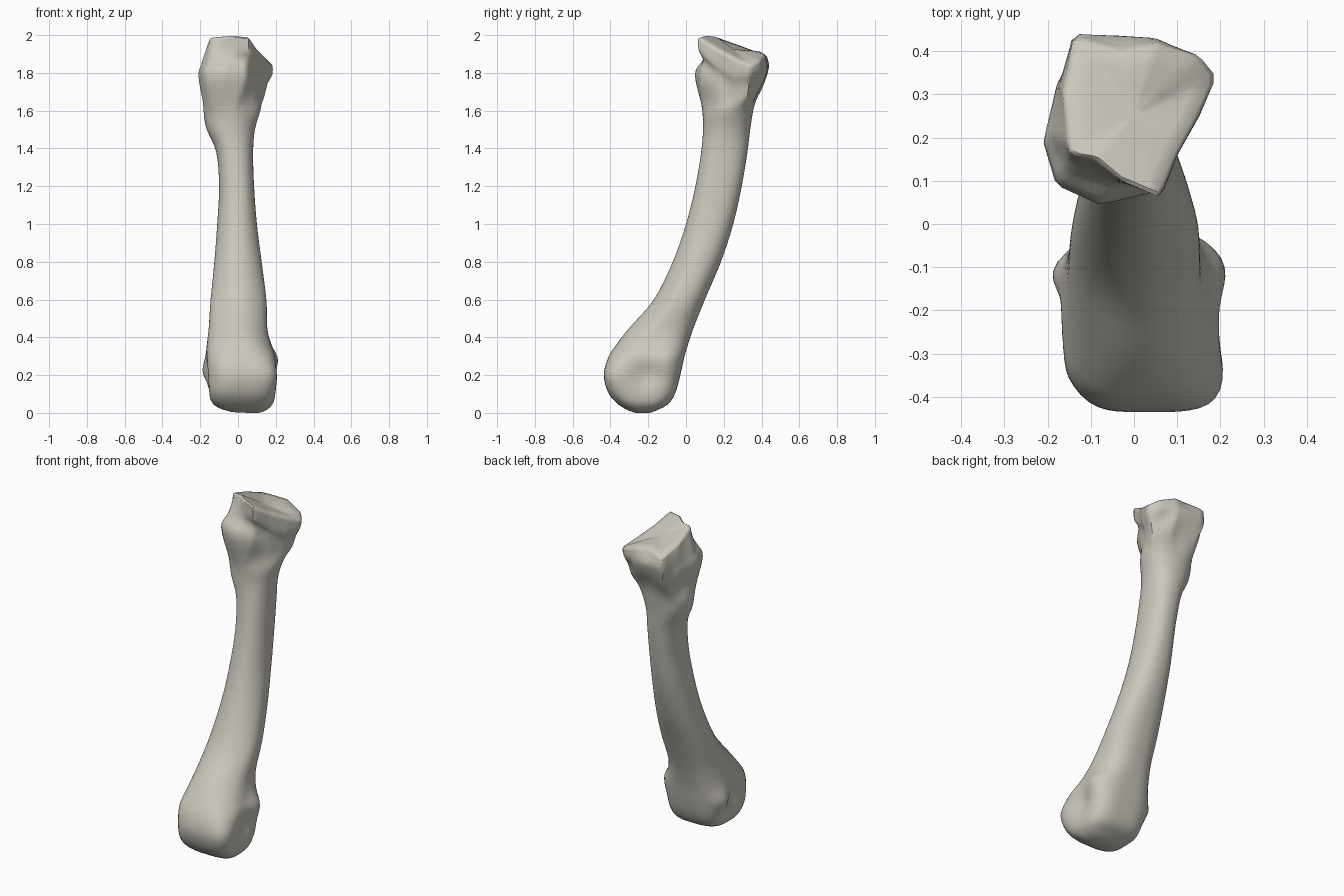
import bpy, bmesh, math
from mathutils import Vector

cube = bpy.data.objects.get("Cube")
if cube:
    bpy.data.objects.remove(cube, do_unlink=True)

SIDES, STEPS = 64, 4
DIRS = [(math.cos(2 * math.pi * i / SIDES), math.sin(2 * math.pi * i / SIDES)) for i in range(SIDES)]


def oval(z, x0, x1, y0, y1, n, taper):
    """Level superellipse ring filling the given box, its front half narrowed by taper."""
    a, b = (x1 - x0) / 2, (y1 - y0) / 2
    ring = []
    for c, s in DIRS:
        r = (abs(c / a) ** n + abs(s / b) ** n) ** (-1 / n)
        x, y = r * c, r * s
        x *= 1 - taper * min(0, y / b) ** 2
        ring.append(Vector(((x0 + x1) / 2 + x, (y0 + y1) / 2 + y, z)))
    return ring


def outline(corners):
    """Ring following a closed 3D polygon, spaced evenly by direction from its middle."""
    cx, cy = 0.0, 0.25
    ring = []
    for c, s in DIRS:
        far, height = 0.0, 0.0
        for (ax, ay, az), (bx, by, bz) in zip(corners, corners[1:] + corners[:1]):
            ex, ey = bx - ax, by - ay
            den = c * ey - s * ex
            if abs(den) < 1e-9:
                continue
            t = ((ax - cx) * ey - (ay - cy) * ex) / den
            u = ((ax - cx) * s - (ay - cy) * c) / den
            if t > far and -1e-6 <= u <= 1 + 1e-6:
                far, height = t, az + (bz - az) * u
        ring.append(Vector((cx + far * c, cy + far * s, height)))
    return ring


# Rounded head and shaft: height, x range, y range, squareness, front taper
sections = [
    (0.0, -0.04, 0.11, -0.27, -0.19, 2.5, 0),
    (0.015, -0.1, 0.15, -0.31, -0.15, 3, 0),
    (0.05, -0.14, 0.185, -0.365, -0.09, 3.2, 0),
    (0.11, -0.155, 0.2, -0.413, -0.055, 3.6, 0),
    (0.2, -0.165, 0.205, -0.435, -0.03, 3.6, 0),
    (0.29, -0.17, 0.2, -0.413, -0.01, 3.3, 0.05),
    (0.36, -0.165, 0.175, -0.37, 0.01, 2.9, 0.15),
    (0.45, -0.155, 0.155, -0.3, 0.04, 2.6, 0.3),
    (0.6, -0.145, 0.15, -0.17, 0.1, 2.4, 0.3),
    (0.8, -0.125, 0.125, -0.07, 0.185, 2.3, 0.2),
    (1.0, -0.11, 0.1, 0.0, 0.25, 2.3, 0.1),
    (1.2, -0.1, 0.085, 0.05, 0.295, 2.3, 0),
    (1.38, -0.115, 0.08, 0.08, 0.325, 2.3, 0),
    (1.5, -0.165, 0.09, 0.09, 0.34, 2.2, 0),
    (1.6, -0.185, 0.12, 0.085, 0.36, 2.2, 0),
]
rings = [oval(*s) for s in sections]

# Flared base: swollen collar, waist, overhanging lip, then the joint face's rim
collar = [(-.21, .19, 1.78), (-.18, .09, 1.79), (-.08, .045, 1.79), (.04, .07, 1.77), (.1, .17, 1.7),
          (.125, .25, 1.66), (.14, .32, 1.67), (.05, .4, 1.71), (-.13, .4, 1.71), (-.18, .32, 1.75)]
waist = [(-.195, .2, 1.85), (-.155, .12, 1.87), (-.05, .09, 1.87), (.045, .09, 1.86), (.095, .17, 1.79),
         (.13, .25, 1.73), (.16, .33, 1.74), (.05, .425, 1.79), (-.14, .43, 1.79), (-.175, .32, 1.83)]
lip = [(-.175, .2, 1.91), (-.15, .15, 1.92), (-.04, .1, 1.92), (.062, .065, 1.92), (.1, .16, 1.84),
       (.15, .25, 1.79), (.185, .335, 1.79), (.14, .39, 1.81), (.05, .43, 1.84), (-.14, .44, 1.84),
       (-.17, .32, 1.89)]
rim = [(-.15, .16, 1.98), (-.09, .15, 1.985), (-.03, .1, 1.99), (.06, .062, 1.98), (.1, .16, 1.92),
       (.15, .25, 1.87), (.19, .34, 1.83), (.15, .39, 1.855), (.05, .42, 1.89), (-.03, .405, 1.9),
       (-.14, .435, 1.88), (-.165, .3, 1.93)]
rings += [outline(c) for c in (collar, waist, lip, rim)]


def blend(p, q, r, s, t):
    """Smooth curve from q to r."""
    return 0.5 * (2 * q + (r - p) * t + (2 * p - 5 * q + 4 * r - s) * t ** 2
                  + (3 * q - p - 3 * r + s) * t ** 3)


smooth = []
last = len(rings) - 1
for k in range(last):
    four = [rings[min(max(k + d, 0), last)] for d in (-1, 0, 1, 2)]
    for j in range(STEPS):
        smooth.append([blend(*pts, j / STEPS) for pts in zip(*four)])
smooth.append(rings[-1])
# Joint face: rounded edge rising slightly, then in to the middle
middle = Vector((0, 0.25, 1.925))
for scale, lift in ((0.94, 0.01), (0.7, 0.01), (0.4, 0.006), (0.12, 0.002)):
    smooth.append([middle.lerp(p, scale) + Vector((0, 0, lift)) for p in rings[-1]])

# Swellings and hollows: centre, radius, push
strokes = [
    ((-.16, -.11, .22), .065, (-.03, 0, 0)),    # right tubercle
    ((.18, -.1, .28), .07, (.018, 0, 0)),       # left tubercle
    ((.2, -.21, .2), .07, (-.025, 0, 0)),       # left pit
    ((-.17, -.23, .2), .07, (.025, 0, 0)),      # right pit
    ((.2, -.39, .2), .08, (.01, -.012, 0)),     # left front corner
    ((-.17, -.41, .2), .07, (0, .02, 0)),       # right front corner
    ((-.12, -.22, 0), .1, (0, 0, .012)),        # raised right underside
    ((-.19, .28, 1.66), .06, (.03, 0, 0)),      # right groove
    ((.02, .4, 1.66), .08, (0, -.02, 0)),       # back groove
    ((.1, .09, 1.62), .09, (-.02, .015, 0)),    # front left hollow
]

bm = bmesh.new()
grid = [[bm.verts.new(p) for p in ring] for ring in smooth]
for low, high in zip(grid, grid[1:]):
    for i in range(SIDES):
        j = (i + 1) % SIDES
        bm.faces.new((low[i], low[j], high[j], high[i]))
bm.faces.new(list(reversed(grid[0])))
bm.faces.new(grid[-1])
for v in bm.verts:
    start = v.co.copy()
    for centre, radius, push in strokes:
        d = (start - Vector(centre)).length / radius
        v.co += Vector(push) * math.exp(-d * d)
bmesh.ops.recalc_face_normals(bm, faces=bm.faces)

mesh = bpy.data.meshes.new("foot_bone")
bm.to_mesh(mesh)
bm.free()
bone = bpy.data.objects.new("foot_bone", mesh)
bpy.context.collection.objects.link(bone)

# Pale bone colour
mat = bpy.data.materials.new("pale_bone")
mat.use_nodes = True
color = (0.6, 0.575, 0.51, 1)
mat.diffuse_color = color
mat.node_tree.nodes["Principled BSDF"].inputs["Base Color"].default_value = color
mesh.materials.append(mat)

bpy.ops.object.select_all(action='DESELECT')
bone.select_set(True)
bpy.context.view_layer.objects.active = bone
bpy.ops.object.shade_smooth_by_angle(angle=math.radians(50))
